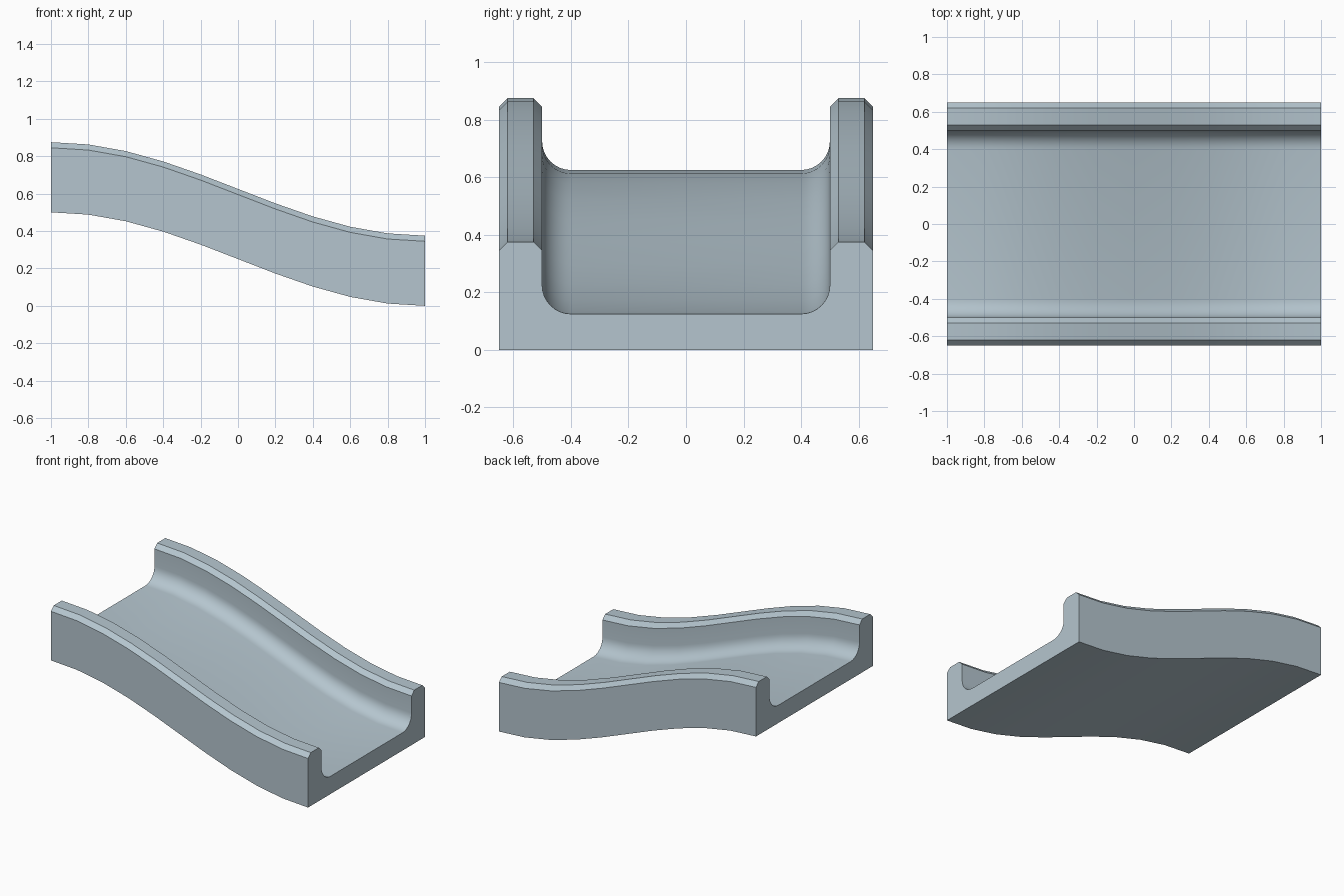
import bpy, math

if "Cube" in bpy.data.objects:
    bpy.data.objects.remove(bpy.data.objects["Cube"])

# Half cross-section (y, height): outer wall, chamfered lip, filleted floor
half = [(0.65, 0.0), (0.65, 0.345), (0.62, 0.375), (0.53, 0.375), (0.50, 0.345)]
FILLET = 8
for i in range(FILLET + 1):
    a = math.pi / 2 * i / FILLET
    half.append((0.40 + 0.10 * math.cos(a), 0.225 - 0.10 * math.sin(a)))
profile = half + [(-y, z) for y, z in reversed(half)]

# Sweep the section along a half-cosine slope
STEPS = 10
n = len(profile)
verts, faces = [], []
for s in range(STEPS + 1):
    x = -1 + 2 * s / STEPS
    drop = 0.25 - 0.25 * math.sin(math.pi * x / 2)
    verts += [(x, y, z + drop) for y, z in profile]
for s in range(STEPS):
    for i in range(n):
        j = (i + 1) % n
        faces.append((s * n + i, (s + 1) * n + i, (s + 1) * n + j, s * n + j))
faces += [tuple(range(n)), tuple(STEPS * n + i for i in reversed(range(n)))]

mesh = bpy.data.meshes.new("slope_channel")
mesh.from_pydata(verts, [], faces)
mesh.validate()
obj = bpy.data.objects.new("slope_channel", mesh)
bpy.context.collection.objects.link(obj)

# Single pale blue-grey colour
mat = bpy.data.materials.new("pale_blue_grey")
mat.diffuse_color = (0.46, 0.56, 0.62, 1)
mat.use_nodes = True
mat.node_tree.nodes["Principled BSDF"].inputs["Base Color"].default_value = mat.diffuse_color
mesh.materials.append(mat)

# Consistent outward faces, smooth slope with crisp lip edges
bpy.context.view_layer.objects.active = obj
obj.select_set(True)
bpy.ops.object.mode_set(mode='EDIT')
bpy.ops.mesh.select_all(action='SELECT')
bpy.ops.mesh.normals_make_consistent(inside=False)
bpy.ops.object.mode_set(mode='OBJECT')
bpy.ops.object.shade_smooth_by_angle(angle=math.radians(30))
